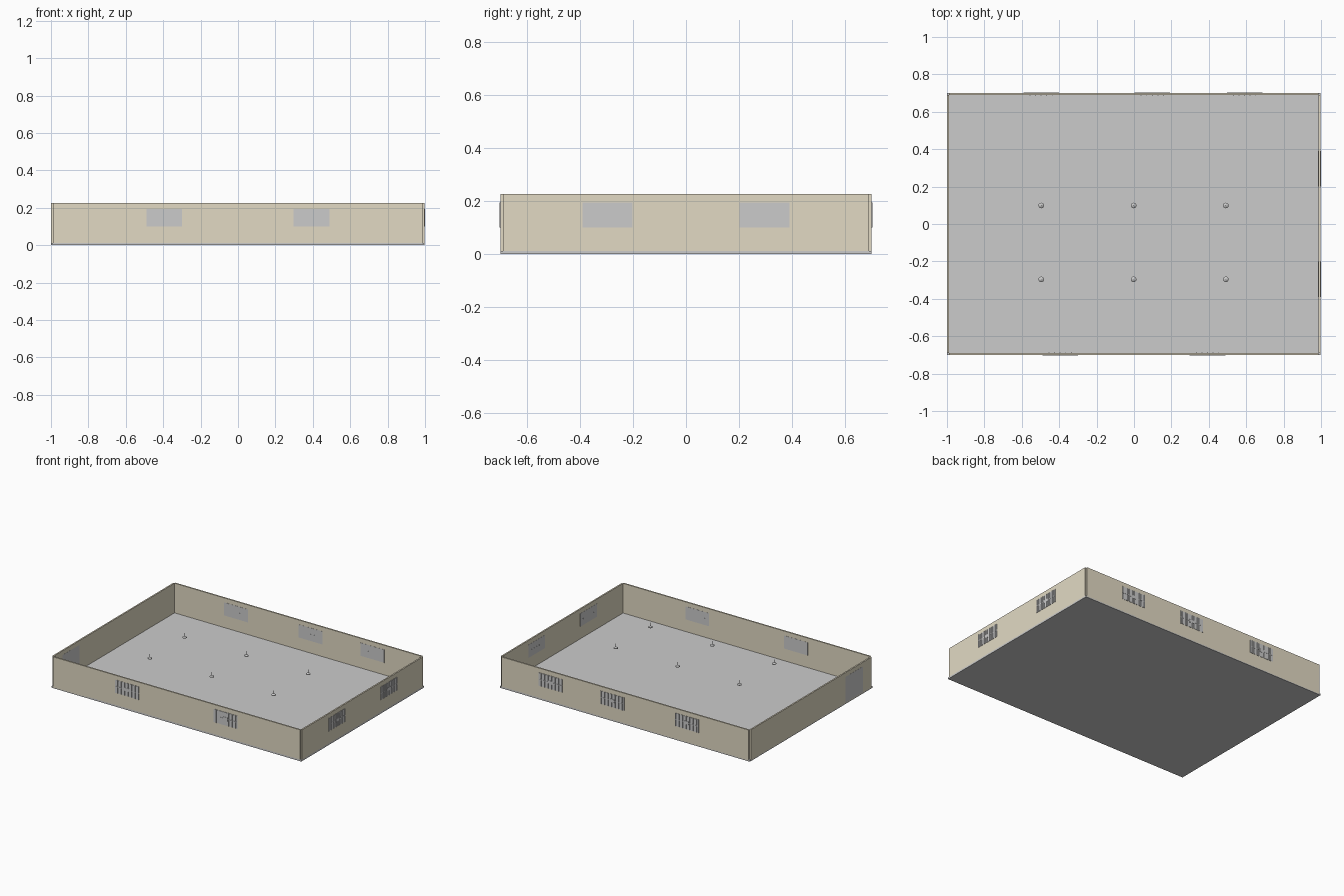
import bpy
import math
from mathutils import Matrix, Vector

if "Cube" in bpy.data.objects:
    bpy.data.objects.remove(bpy.data.objects["Cube"])

CX = -0.002          # room centre, offset because only the right side has window grilles
HX, HY = 0.998, 0.70  # half size of the slab
T = 0.0105           # wall thickness
Z0, Z1 = 0.006, 0.226

beige = bpy.data.materials.new("beige_wall")
beige.diffuse_color = (0.76, 0.70, 0.55, 1)
beige.use_nodes = True
beige.node_tree.nodes["Principled BSDF"].inputs["Base Color"].default_value = beige.diffuse_color


def mesh_object(name, verts, faces, mat=None):
    me = bpy.data.meshes.new(name)
    me.from_pydata(verts, [], faces)
    ob = bpy.data.objects.new(name, me)
    bpy.context.collection.objects.link(ob)
    if mat:
        me.materials.append(mat)
    return ob


def boxes(name, parts, mat=None, matrix=Matrix()):
    """One object out of (centre, size) boxes."""
    verts, faces = [], []
    for c, s in parts:
        n = len(verts)
        for i in range(8):
            sign = Vector((i & 1, i >> 1 & 1, i >> 2)) - Vector((.5, .5, .5))
            verts.append(matrix @ (Vector(c) + sign * Vector(s)))
        for f in ((0, 2, 3, 1), (4, 5, 7, 6), (0, 1, 5, 4),
                  (2, 6, 7, 3), (0, 4, 6, 2), (1, 3, 7, 5)):
            faces.append([n + k for k in f])
    return mesh_object(name, verts, faces, mat)


def revolve(name, profile, loc, n=16):
    """Closed turned part from an (r, z) profile."""
    verts = [(loc[0] + r * math.cos(2 * math.pi * i / n),
              loc[1] + r * math.sin(2 * math.pi * i / n), loc[2] + z)
             for r, z in profile for i in range(n)]
    faces = [(j * n + i, j * n + (i + 1) % n, (j + 1) * n + (i + 1) % n, (j + 1) * n + i)
             for j in range(len(profile) - 1) for i in range(n)]
    last = (len(profile) - 1) * n
    faces += [list(range(n))[::-1], list(range(last, last + n))]
    return mesh_object(name, verts, faces)


# Floor slab
boxes("floor", [((CX, 0, 0.006), (2 * HX, 2 * HY, 0.012))])

# Four walls, leaving a small notch at each corner
zc, h = (Z0 + Z1) / 2, Z1 - Z0
for label, s in (("front", -1), ("back", 1)):
    boxes(label + "_wall", [((CX, s * (HY - T / 2), zc), (2 * (HX - T), T, h))], beige)
for label, s in (("left", -1), ("right", 1)):
    boxes(label + "_wall", [((CX + s * (HX - T / 2), 0, zc), (T, 2 * (HY - T), h))], beige)


# Barred window: local -y is outside, y = 0 is the outer wall face
def window(name, x, y, angle):
    m = Matrix.Translation((x, y, 0.147)) @ Matrix.Rotation(angle, 4, 'Z')
    w, hh = 0.19, 0.094
    boxes(name + "_pane", [((0, T / 2, 0), (w, T + 0.002, hh))], None, m)
    bars = [((-w / 2 + 0.004 + i * (w - 0.008) / 13, -0.002, 0), (0.006, 0.0035, hh))
            for i in range(14)]
    bars.append(((0, -0.002, 0), (w, 0.003, 0.005)))       # cross rail
    bars.append(((0, -0.0022, 0), (0.034, 0.004, 0.024)))  # lock box
    boxes(name + "_grille", bars, None, m)
    # small bolts along the inside
    boxes(name + "_bolts", [((-0.06 + i * 0.03, T + 0.001, 0), (0.005, 0.002, 0.005))
                            for i in range(5)], None, m)


for i, x in enumerate((-0.395, 0.393)):
    window(f"front_window_{i + 1}", x, -HY, 0)
for i, x in enumerate((-0.497, 0.098, 0.591)):
    window(f"back_window_{i + 1}", x, HY, math.pi)
for i, y in enumerate((-0.296, 0.296)):
    window(f"right_window_{i + 1}", CX + HX, y, math.pi / 2)

# Door in the left wall, nearly flush
boxes("door", [((CX - HX + T / 2, -0.492, 0.103), (T + 0.001, 0.197, 0.185))])

# Six hanging lamps: flat shade with a thin cord
for i, x in enumerate((-0.496, CX, 0.491)):
    for j, y in enumerate((-0.296, 0.099)):
        revolve(f"lamp_shade_{i}_{j}", [(0.015, -0.004), (0.015, 0), (0.005, 0.006)], (x, y, 0.195))
        revolve(f"lamp_cord_{i}_{j}", [(0.0018, 0), (0.0018, 0.024)], (x, y, 0.2), 8)
